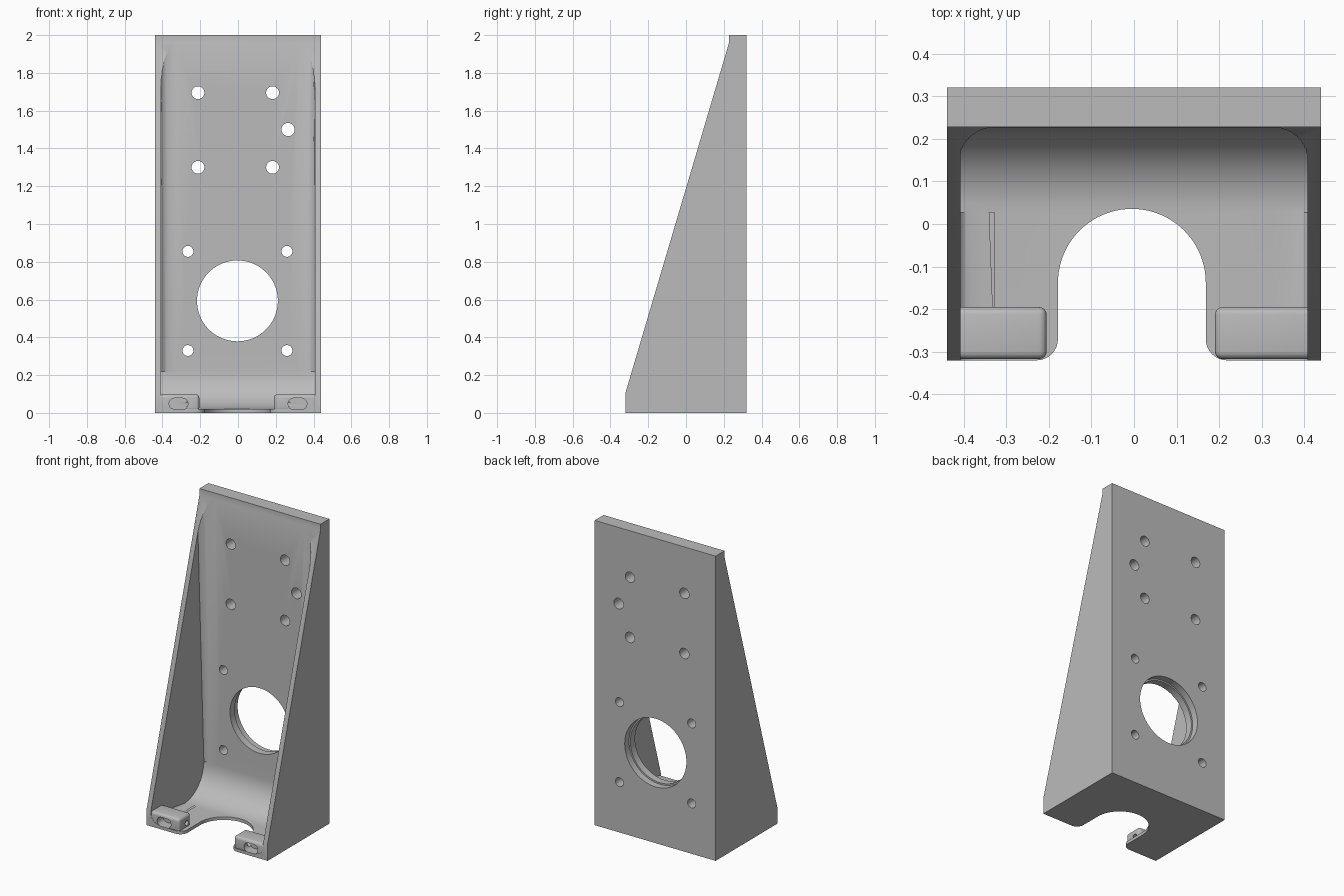
import bpy, bmesh
from math import sin, cos, radians
from mathutils import Vector, Matrix

if "Cube" in bpy.data.objects:
    bpy.data.objects.remove(bpy.data.objects["Cube"])

grey = bpy.data.materials.new("plain grey")
grey.use_nodes = True
grey.diffuse_color = (0.5, 0.5, 0.5, 1)
grey.node_tree.nodes["Principled BSDF"].inputs["Base Color"].default_value = (0.5, 0.5, 0.5, 1)


def finish(name, bm):
    bmesh.ops.recalc_face_normals(bm, faces=bm.faces)
    me = bpy.data.meshes.new(name)
    bm.to_mesh(me)
    bm.free()
    me.materials.append(grey)
    ob = bpy.data.objects.new(name, me)
    bpy.context.scene.collection.objects.link(ob)
    return ob


def prism(name, pts, axis, lo, hi, rim=0):
    """Extrude a 2D outline along an axis; rim rounds the end edges."""
    def place(p, t):
        c = list(p)
        c.insert("xyz".index(axis), t)
        return c
    bm = bmesh.new()
    rings = [[bm.verts.new(place(p, t)) for p in pts] for t in (lo, hi)]
    caps = [bm.faces.new(r) for r in rings]
    n = len(pts)
    for i in range(n):
        j = (i + 1) % n
        bm.faces.new((rings[0][i], rings[0][j], rings[1][j], rings[1][i]))
    if rim:
        edges = [e for f in caps for e in f.edges]
        bmesh.ops.bevel(bm, geom=edges, offset=rim, segments=8, profile=0.5,
                        affect='EDGES', clamp_overlap=False)
    return finish(name, bm)


def rod(name, start, end, r, sides=48):
    a, b = Vector(start), Vector(end)
    turn = (b - a).to_track_quat('Z', 'Y').to_matrix().to_4x4()
    bm = bmesh.new()
    bmesh.ops.create_cone(bm, cap_ends=True, segments=sides, radius1=r, radius2=r,
                          depth=(b - a).length,
                          matrix=Matrix.Translation((a + b) / 2) @ turn)
    return finish(name, bm)


def arc(cx, cy, r, start, end, n=16):
    return [(cx + r * cos(radians(start + (end - start) * i / n)),
             cy + r * sin(radians(start + (end - start) * i / n))) for i in range(n + 1)]


def cut(ob, cutter):
    mod = ob.modifiers.new("cut", 'BOOLEAN')
    mod.operation = 'DIFFERENCE'
    mod.solver = 'EXACT'
    mod.object = cutter
    dg = bpy.context.evaluated_depsgraph_get()
    me = bpy.data.meshes.new_from_object(ob.evaluated_get(dg))
    ob.modifiers.clear()
    ob.data = me
    bpy.data.objects.remove(cutter)


# Wedge-shaped outer body
body = prism("bracket_body", [(-0.32, 0), (0.32, 0), (0.32, 2), (0.228, 2),
                              (0.228, 1.96), (-0.32, 0.108)], 'x', -0.439, 0.439)

# Hollow with a large floor-to-back fillet and rounded side corners
hollow = [(-0.6, 0.02)] + arc(0.027, 0.22, 0.2, -90, 0) + [(0.227, 2.3), (-0.6, 2.3)]
cut(body, prism("hollow", hollow, 'x', -0.407, 0.407, rim=0.08))

# U-shaped opening in the floor, with rounded mouth corners
mid, half, r = -0.005, 0.1735, 0.05
notch = (arc(mid + half + r, -0.27, r, 270, 180, 8) + arc(mid, -0.138, half, 0, 180, 40)
         + arc(mid - half - r, -0.27, r, 0, -90, 8)
         + [(mid - half - r, -0.4), (mid + half + r, -0.4)])
cut(body, prism("notch", notch, 'z', -0.1, 0.18))

# Round window, wider at the back
cut(body, rod("window", (-0.003, 0, 0.593), (-0.003, 0.5, 0.593), 0.214, 96))
cut(body, rod("window_step", (-0.003, 0.275, 0.593), (-0.003, 0.5, 0.593), 0.224, 96))

# Screw holes through the back plate
holes = [(x, z, 0.029) for x in (-0.265, 0.259) for z in (0.33, 0.855)]
holes += [(x, z, 0.034) for x in (-0.212, 0.183) for z in (1.3, 1.695)]
holes.append((0.265, 1.5, 0.035))
for x, z, rad in holes:
    cut(body, rod("hole", (x, 0, z), (x, 0.5, z), rad, 32))

parts = [body]
# Corner blocks with an oval front pocket and a slanted side bore
for side, name, inner in ((-1, "right_block", 0.205), (1, "left_block", 0.19)):
    bm = bmesh.new()
    size = (0.425 - inner, 0.122, 0.09)
    centre = (side * (0.425 + inner) / 2, -0.256, 0.053)
    bmesh.ops.create_cube(bm, size=1, matrix=Matrix.Translation(centre)
                          @ Matrix.Diagonal((*size, 1)))
    bmesh.ops.bevel(bm, geom=bm.edges[:], offset=0.018, segments=4, profile=0.5,
                    affect='EDGES')
    block = finish(name, bm)
    x = side * 0.315
    oval = arc(x + 0.02, 0.048, 0.03, -90, 90) + arc(x - 0.02, 0.048, 0.03, 90, 270)
    cut(block, prism("pocket", oval, 'y', -0.4, -0.255))
    cut(block, rod("bore", (side * 0.15, -0.215, 0.046), (side * 0.32, -0.287, 0.046),
                   0.016, 20))
    parts.append(block)

# Smooth the fillets, keep hard corners
for ob in bpy.context.scene.objects:
    ob.select_set(ob in parts)
bpy.context.view_layer.objects.active = body
bpy.ops.object.shade_smooth_by_angle(angle=radians(30))
